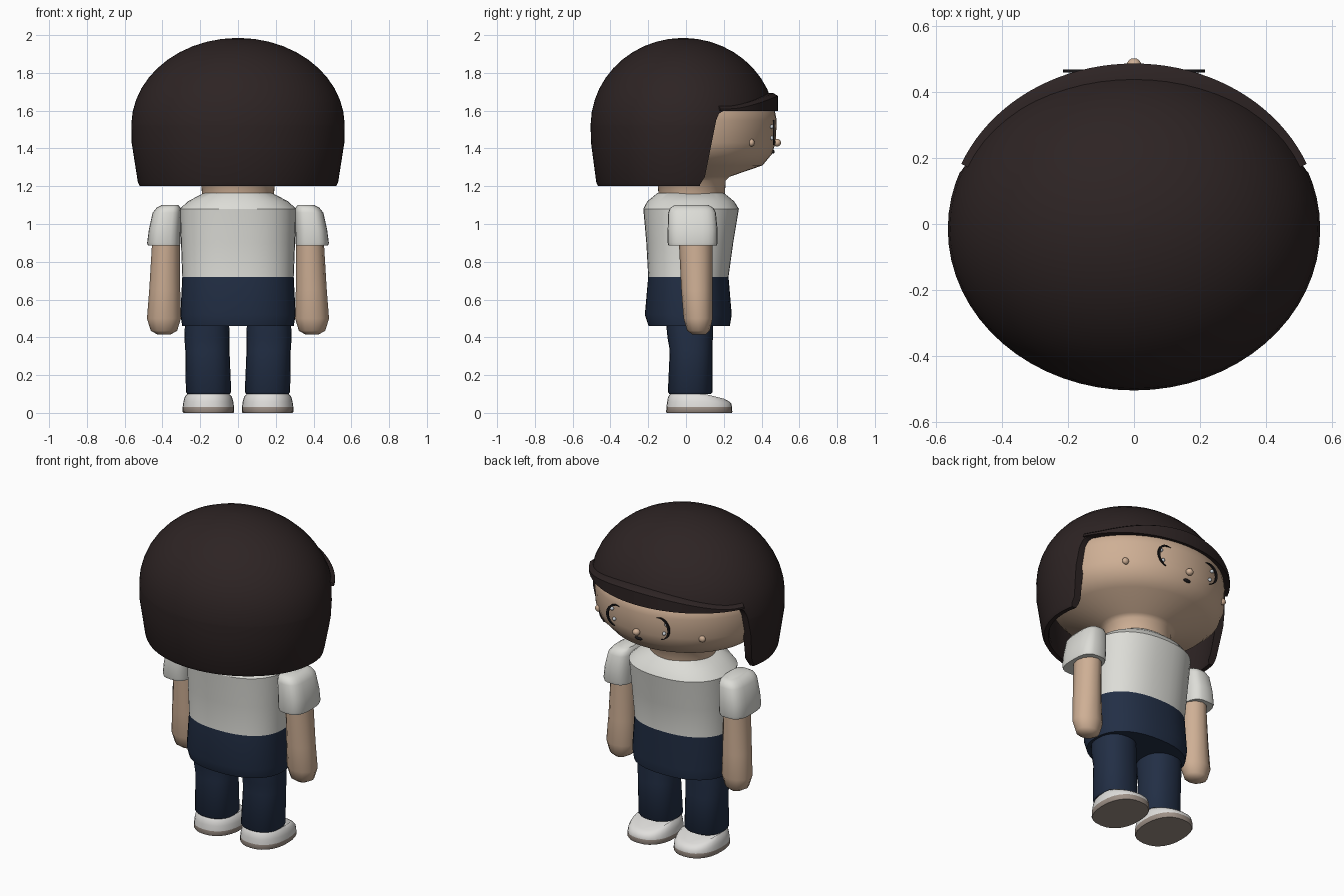
import bpy, bmesh, math
from mathutils import Vector

old = bpy.data.objects.get("Cube")
if old:
    bpy.data.objects.remove(old, do_unlink=True)


def material(name, rgb):
    m = bpy.data.materials.new(name)
    m.use_nodes = True
    m.diffuse_color = (*rgb, 1)
    bsdf = m.node_tree.nodes["Principled BSDF"]
    bsdf.inputs["Base Color"].default_value = (*rgb, 1)
    bsdf.inputs["Roughness"].default_value = 0.8
    return m


HAIR = material("dark brown hair", (0.026, 0.017, 0.017))
SKIN = material("skin", (0.62, 0.43, 0.3))
SHIRT = material("off white shirt", (0.72, 0.72, 0.68))
NAVY = material("navy trousers", (0.016, 0.028, 0.06))
SHOE = material("white shoe", (0.75, 0.74, 0.72))
SOLE = material("taupe sole", (0.34, 0.28, 0.24))
BLACK = material("black lines", (0.01, 0.009, 0.01))
GLINT = material("eye glint", (0.6, 0.65, 0.7))


def finish(name, bm, mats, split=None, angle=40):
    """Turn a bmesh into an object; faces above the split height use the second material."""
    bmesh.ops.recalc_face_normals(bm, faces=bm.faces)
    if split is not None:
        for f in bm.faces:
            f.material_index = int(f.calc_center_median().z > split)
    me = bpy.data.meshes.new(name)
    bm.to_mesh(me)
    bm.free()
    for m in mats:
        me.materials.append(m)
    ob = bpy.data.objects.new(name, me)
    bpy.context.collection.objects.link(ob)
    smooth(ob, angle)
    return ob


def smooth(ob, angle):
    bpy.ops.object.select_all(action="DESELECT")
    ob.select_set(True)
    bpy.context.view_layer.objects.active = ob
    bpy.ops.object.shade_smooth_by_angle(angle=math.radians(angle))


def loft(sections, sides=32, power=2.0):
    """Stack of rounded sections (z, centre x, centre y, radius x, radius y), capped."""
    bm = bmesh.new()
    rings = []
    for z, cx, cy, rx, ry in sections:
        ring = []
        for i in range(sides):
            a = math.tau * i / sides
            c, s = math.cos(a), math.sin(a)
            x = math.copysign(abs(c) ** (2 / power), c)
            y = math.copysign(abs(s) ** (2 / power), s)
            ring.append(bm.verts.new((cx + rx * x, cy + ry * y, z)))
        rings.append(ring)
    for lo, hi in zip(rings, rings[1:]):
        for i in range(sides):
            j = (i + 1) % sides
            bm.faces.new((lo[i], lo[j], hi[j], hi[i]))
    bm.faces.new(rings[0])
    bm.faces.new(rings[-1])
    return bm


def ball(name, at, size, mat):
    bm = bmesh.new()
    bmesh.ops.create_uvsphere(bm, u_segments=16, v_segments=10, radius=1)
    bmesh.ops.scale(bm, vec=size, verts=bm.verts)
    bmesh.ops.translate(bm, vec=at, verts=bm.verts)
    return finish(name, bm, [mat], angle=60)


def extrude_polygon(points, vec):
    bm = bmesh.new()
    face = bm.faces.new([bm.verts.new(p) for p in points])
    out = bmesh.ops.extrude_face_region(bm, geom=[face])
    moved = [v for v in out["geom"] if isinstance(v, bmesh.types.BMVert)]
    bmesh.ops.translate(bm, vec=vec, verts=moved)
    return bm


# Head with neck
finish("head", loft([
    (1.14, 0, .03, .19, .175), (1.23, 0, .03, .195, .18), (1.25, 0, .03, .22, .2),
    (1.31, 0, .02, .42, .385), (1.37, 0, .02, .485, .435), (1.43, 0, .02, .51, .455),
    (1.55, 0, .02, .515, .46), (1.6, 0, .02, .51, .45), (1.68, 0, 0, .46, .39),
    (1.8, 0, 0, .36, .3), (1.88, 0, 0, .15, .12)], 48), [SKIN], angle=50)


# Hair: hollow bob, with the face opening cut out
def dome(rx, ry, height):
    steps = [math.radians(a) for a in range(1, 91, 8)] + [math.pi / 2]
    return [(1.52 + height * math.cos(a), 0, -.015, rx * math.sin(a), ry * math.sin(a))
            for a in steps]


outer = dome(.565, .49, .465) + [(1.43, 0, -.015, .563, .488), (1.22, 0, -.015, .53, .46),
                                 (1.2, 0, -.015, .52, .45)]
inner = [(1.2, 0, -.015, .495, .425), (1.22, 0, -.015, .488, .42)] + dome(.525, .45, .425)[::-1]
hair = finish("hair", loft(outer + inner, 64), [HAIR])
opening = [(.06, 1.1), (.075, 1.21), (.1, 1.25), (.13, 1.4), (.16, 1.55), (.175, 1.585),
           (.2, 1.6), (.8, 1.6), (.8, 1.1)]
cutter = finish("hair_cutter", extrude_polygon([(-1, y, z) for y, z in opening], (2, 0, 0)), [HAIR])
cutter.hide_render = True
cut = hair.modifiers.new("face opening", "BOOLEAN")
cut.operation, cut.solver, cut.object = "DIFFERENCE", "EXACT", cutter
bpy.context.view_layer.objects.active = hair
bpy.ops.object.modifier_apply(modifier=cut.name)
bpy.data.objects.remove(cutter, do_unlink=True)
smooth(hair, 40)

# Fringe: a lip that swells towards the middle of the brow
bm = bmesh.new()
loops = []
COUNT = 40
for i in range(COUNT + 1):
    a = math.radians(22 + 136 * i / COUNT)
    c, s = math.cos(a), math.sin(a)
    top = 1.625 + .068 * max(0, (s - .5) / .5) ** 1.5
    loops.append([bm.verts.new(p) for p in (
        (.5 * c, .42 * s, 1.598), (.565 * c, .487 * s, 1.598),
        (.565 * c, .487 * s, top - .015), (.545 * c, .462 * s, top), (.5 * c, .42 * s, top))])
for p, q in zip(loops, loops[1:]):
    for k in range(5):
        n = (k + 1) % 5
        bm.faces.new((p[k], p[n], q[n], q[k]))
bm.faces.new(loops[0])
bm.faces.new(loops[-1])
finish("fringe", bm, [HAIR])

# Nose and mouth
ball("nose", (0, .482, 1.43), (.022, .021, .02), SKIN)
ball("mouth", (0, .46, 1.383), (.025, .009, .01), BLACK)

# Torso: shirt above, shorts below
finish("torso", loft([
    (.46, 0, .017, .295, .215), (.52, 0, .012, .305, .23), (.72, 0, .0125, .295, .2125),
    (.9, 0, .02, .302, .23), (1.08, 0, .027, .308, .253), (1.12, 0, .025, .265, .23),
    (1.165, 0, .025, .18, .175)], 40, 2.3), [NAVY, SHIRT], split=.72, angle=30)

for side, s in (("left", 1), ("right", -1)):
    # Eye: a thin crescent lash and two glints
    rim = []
    for k in range(17):
        a = math.radians(115 - 200 * k / 16)
        rim.append((.152 + .063 * math.cos(a), 1.485 + .066 * math.sin(a)))
    for k in range(15, 0, -1):
        a = math.radians(115 - 200 * k / 16)
        w = .014 * math.sin(math.pi * k / 16)
        rim.append((.152 + (.063 - w) * math.cos(a), 1.485 + (.066 - w) * math.sin(a)))
    finish(side + "_eyelash", extrude_polygon([(s * x, .46, z) for x, z in rim], (0, .009, 0)), [BLACK])
    for k, (x, z) in enumerate(((.185, 1.515), (.17, 1.455))):
        ball(f"{side}_eye_glint_{k + 1}", (s * x, .455, z), (.011, .01, .011), GLINT)

    ball(side + "_cheek", (s * .352, .347, 1.43), (.021, .016, .02), SKIN)

    # Arm and puffed sleeve
    finish(side + "_sleeve", loft([
        (.885, s * .392, .035, .085, .128), (.9, s * .393, .035, .088, .132),
        (.97, s * .388, .035, .084, .132), (1.06, s * .376, .032, .076, .126),
        (1.085, s * .368, .03, .064, .115), (1.1, s * .36, .03, .045, .09)], 24, 3),
        [SHIRT], angle=45)
    finish(side + "_arm", loft([
        (.415, s * .392, .07, .035, .035), (.435, s * .392, .066, .07, .06),
        (.5, s * .392, .064, .09, .077), (.65, s * .388, .057, .082, .082),
        (.95, s * .38, .05, .072, .09)], 12), [SKIN], angle=50)

    # Leg
    finish(side + "_leg", loft([
        (.1, s * .156, .022, .112, .11), (.11, s * .156, .022, .12, .118),
        (.33, s * .162, .027, .117, .113), (.4, s * .164, .022, .12, .12),
        (.49, s * .164, .018, .116, .125)], 24, 2.3), [NAVY], angle=50)

    # Shoe: sole and sloping upper
    bm = loft([
        (0, s * .157, .07, .132, .172), (.006, s * .157, .07, .137, .175),
        (.03, s * .157, .07, .136, .174), (.06, s * .157, .07, .132, .17),
        (.085, s * .157, .065, .125, .16), (.1, s * .157, .06, .112, .145)], 28, 2.3)
    for v in bm.verts:
        if v.co.z > .04:
            drop = min(1, max(0, (v.co.y - .1) / .12))
            v.co.z -= (v.co.z - .04) * .5 * drop
    finish(side + "_shoe", bm, [SOLE, SHOE], split=.03, angle=45)
